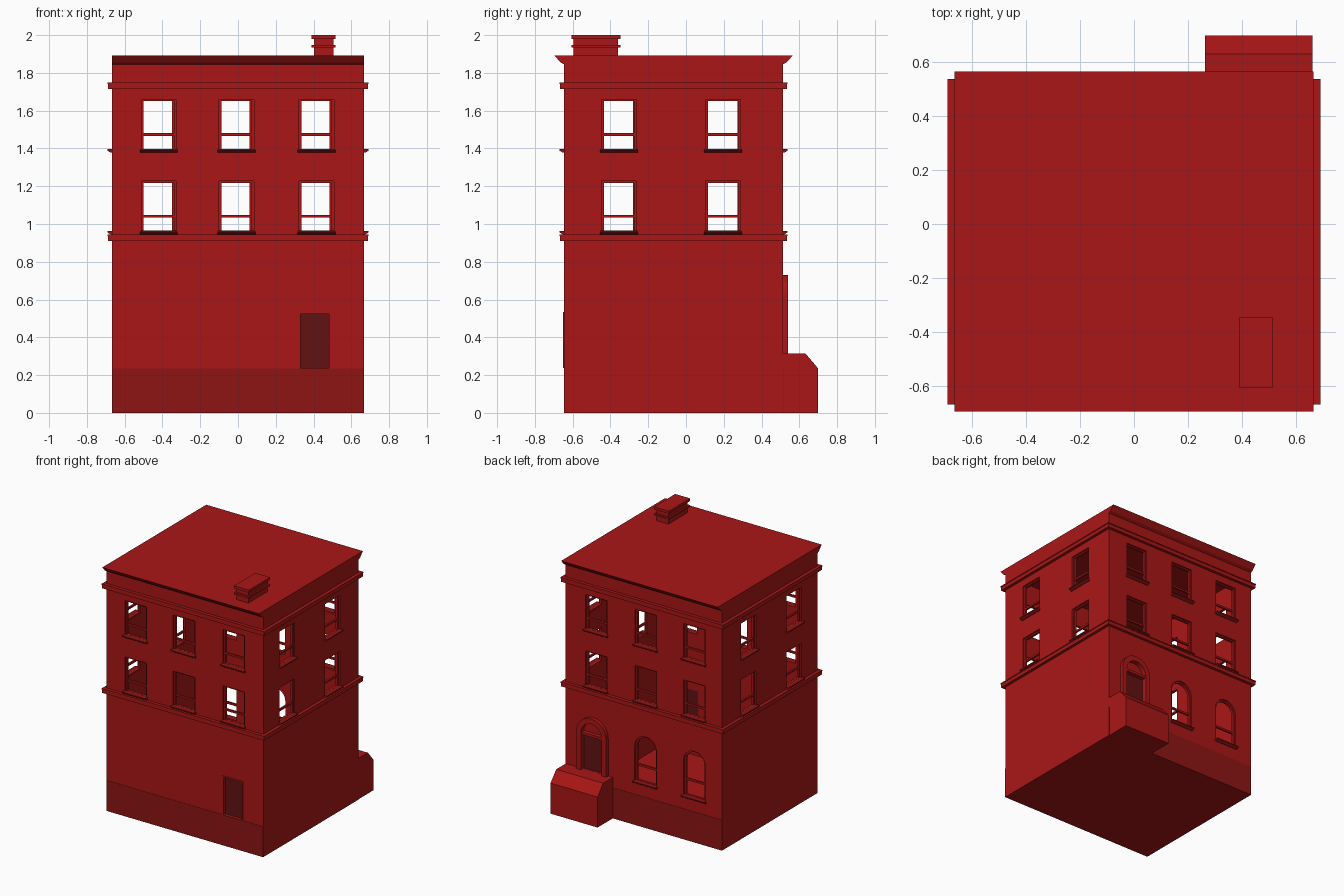
import bpy, bmesh
from math import pi, cos, sin
from mathutils import Matrix

if "Cube" in bpy.data.objects:
    bpy.data.objects.remove(bpy.data.objects["Cube"])


def material(name, rgb):
    m = bpy.data.materials.new(name)
    m.diffuse_color = (*rgb, 1)
    m.use_nodes = True
    m.node_tree.nodes["Principled BSDF"].inputs["Base Color"].default_value = m.diffuse_color
    return m


RED = material("red_paint", (0.40, 0.008, 0.008))
DARK = material("dark_red_base", (0.27, 0.007, 0.007))
DEEP = material("deep_red_door", (0.12, 0.006, 0.006))

X, Y0, Y1, TOP, T = 0.667, -0.645, 0.513, 1.85, 0.03


# Wall frames: local x runs along the wall, local y points outward, z is up
def wall(u, out, origin):
    return Matrix(((u[0], out[0], 0, origin[0]), (u[1], out[1], 0, origin[1]),
                   (0, 0, 1, 0), (0, 0, 0, 1)))


FRONT = wall((1, 0), (0, -1), (0, Y0))
BACK = wall((1, 0), (0, 1), (0, Y1))
RIGHT = wall((0, 1), (1, 0), (X, 0))
LEFT = wall((0, 1), (-1, 0), (-X, 0))
PLAN = Matrix(((1, 0, 0, 0), (0, 0, 1, 0), (0, 1, 0, 0), (0, 0, 0, 1)))


def rect(u0, u1, z0, z1):
    return [(u0, z0), (u1, z0), (u1, z1), (u0, z1)]


def arch(u, w, z0, z1, n=12):
    r = w / 2
    return [(u - r, z0), (u + r, z0)] + [
        (u + r * cos(pi * i / n), z1 - r + r * sin(pi * i / n)) for i in range(n + 1)]


def add_prism(bm, pts, d0, d1, m):
    a, b = ([bm.verts.new(m @ Matrix.Translation((u, d, z)).translation) for u, z in pts]
            for d in (d0, d1))
    bm.faces.new(a)
    bm.faces.new(b)
    for i in range(len(pts)):
        j = (i + 1) % len(pts)
        bm.faces.new((a[i], a[j], b[j], b[i]))


def add_ring(bm, outer, inner, d0, d1, m):
    loops = [[bm.verts.new(m @ Matrix.Translation((u, d, z)).translation) for u, z in pts]
             for pts, d in ((outer, d0), (outer, d1), (inner, d1), (inner, d0))]
    for k in range(4):
        a, b = loops[k], loops[(k + 1) % 4]
        for i in range(len(outer)):
            j = (i + 1) % len(outer)
            bm.faces.new((a[i], a[j], b[j], b[i]))


def finish(name, bm, mat=RED):
    bmesh.ops.recalc_face_normals(bm, faces=bm.faces)
    me = bpy.data.meshes.new(name)
    bm.to_mesh(me)
    bm.free()
    me.materials.append(mat)
    ob = bpy.data.objects.new(name, me)
    bpy.context.collection.objects.link(ob)
    return ob


def prism(name, pts, d0, d1, m, mat=RED):
    bm = bmesh.new()
    add_prism(bm, pts, d0, d1, m)
    return finish(name, bm, mat)


def ring(name, outer, inner, d0, d1, m, mat=RED):
    bm = bmesh.new()
    add_ring(bm, outer, inner, d0, d1, m)
    return finish(name, bm, mat)


# Upper windows on all four walls, arched windows at the back
UPPER = []
for m, centres in ((FRONT, (-0.42, -0.008, 0.416)), (BACK, (-0.43, -0.018, 0.405)),
                   (RIGHT, (-0.355, 0.196)), (LEFT, (-0.36, 0.192))):
    UPPER += [(m, u, z) for u in centres for z in (0.955, 1.388)]
ARCHED = (-0.43, -0.015)
DOOR_U = 0.43

# Hollow walls with every opening cut through
walls = prism("walls", rect(-X, X, Y0, Y1), 0, TOP, PLAN)
cavity = prism("cavity", rect(-X + T, X - T, Y0 + T, Y1 - T), 0.03, TOP - 0.03, PLAN)
bm = bmesh.new()
for m, u, z in UPPER:
    add_prism(bm, rect(u - 0.092, u + 0.092, z, z + 0.272), -0.06, 0.06, m)
for u in ARCHED:
    add_prism(bm, arch(u, 0.185, 0.335, 0.70), -0.06, 0.06, BACK)
add_prism(bm, arch(DOOR_U, 0.18, 0.316, 0.695), -0.06, 0.06, BACK)
add_prism(bm, rect(0.328, 0.487, 0.237, 0.527), -0.06, 0.06, FRONT)
openings = finish("openings", bm)
bpy.context.view_layer.objects.active = walls
for cutter in (cavity, openings):
    mod = walls.modifiers.new(cutter.name, "BOOLEAN")
    mod.operation, mod.solver, mod.object = "DIFFERENCE", "EXACT", cutter
    bpy.ops.object.modifier_apply(modifier=mod.name)
    bpy.data.objects.remove(cutter)


# Sloping window sill
def sill(name, m, u, z, w=0.20):
    prof = [(-0.03, -0.01), (0.008, -0.01), (0.024, 0.0), (0.024, 0.008), (-0.03, 0.01)]
    side = m @ Matrix(((0, 1, 0, u), (1, 0, 0, 0), (0, 0, 1, z), (0, 0, 0, 1)))
    prism(name, prof, -w / 2, w / 2, side, DARK)


# Sash frames, meeting rails and sills
for m, u, z in UPPER:
    ring("window_frame", rect(u - 0.092, u + 0.092, z, z + 0.272),
         rect(u - 0.08, u + 0.08, z + 0.01, z + 0.262), -0.03, -0.012, m)
    prism("window_rail", rect(u - 0.085, u + 0.085, z + 0.079, z + 0.093), -0.028, -0.014, m)
    sill("window_sill", m, u, z)
for u in ARCHED:
    ring("arched_window_frame", arch(u, 0.185, 0.335, 0.70), arch(u, 0.16, 0.347, 0.688),
         -0.03, -0.012, BACK)
    prism("arched_window_rail", rect(u - 0.085, u + 0.085, 0.455, 0.47), -0.028, -0.014, BACK)
    sill("arched_window_sill", BACK, u, 0.335)

# Darker base strips on front and back
prism("front_base", rect(-X, X, 0, 0.235), 0, 0.002, FRONT, DARK)
prism("back_base", rect(-X, X, 0, 0.235), 0, 0.002, BACK, DARK)

# Stepped string courses around the building
for z0, z1 in ((0.91, 0.945), (1.715, 1.75)):
    for a, b, p in ((z0, z1 - 0.008, 0.022), (z1 - 0.008, z1, 0.025)):
        ring("string_course", rect(-X - p, X + p, Y0 - p, Y1 + p),
             rect(-X + 0.01, X - 0.01, Y0 + 0.01, Y1 - 0.01), a, b, PLAN)

# Cornice and roof, flared to front and back only
prism("roof_cornice", [(Y0, 1.845), (Y1, 1.845), (Y1 + 0.02, 1.856), (0.566, 1.893),
                       (-0.697, 1.893), (Y0 - 0.02, 1.856)], 0, -2 * X, RIGHT @
      Matrix.Identity(4))

# Chimney with two projecting caps
for name, p, z0, z1 in (("chimney_shaft", 0, 1.88, 1.985), ("chimney_band", 0.012, 1.935, 1.948),
                        ("chimney_cap", 0.012, 1.98, 2.0)):
    prism(name, rect(0.402 - p, 0.505 + p, -0.595 - p, -0.36 + p), z0, z1, PLAN)

# Front service door
ring("front_door_frame", rect(0.32, 0.495, 0.237, 0.535), rect(0.332, 0.483, 0.237, 0.523),
     -0.02, 0.006, FRONT)
prism("front_door", rect(0.325, 0.49, 0.237, 0.53), -0.03, -0.018, FRONT, DEEP)

# Back entrance: arched surround, door, transom and fanlight
ring("entrance_surround", arch(DOOR_U, 0.255, 0.315, 0.73), arch(DOOR_U, 0.175, 0.315, 0.69),
     -0.01, 0.027, BACK)
prism("entrance_door", rect(DOOR_U - 0.09, DOOR_U + 0.09, 0.315, 0.59), -0.03, -0.012, BACK, DEEP)
prism("transom", rect(DOOR_U - 0.09, DOOR_U + 0.09, 0.585, 0.605), -0.03, 0.02, BACK)
prism("fanlight", arch(DOOR_U, 0.18, 0.60, 0.695), -0.03, -0.012, BACK)

# Entrance stoop with chamfered front edge
side = wall((0, 1), (1, 0), (0, 0))
prism("stoop", [(Y1 - 0.01, 0), (0.70, 0), (0.70, 0.235), (0.632, 0.315), (Y1 - 0.01, 0.315)],
      0.263, 0.663, side)
